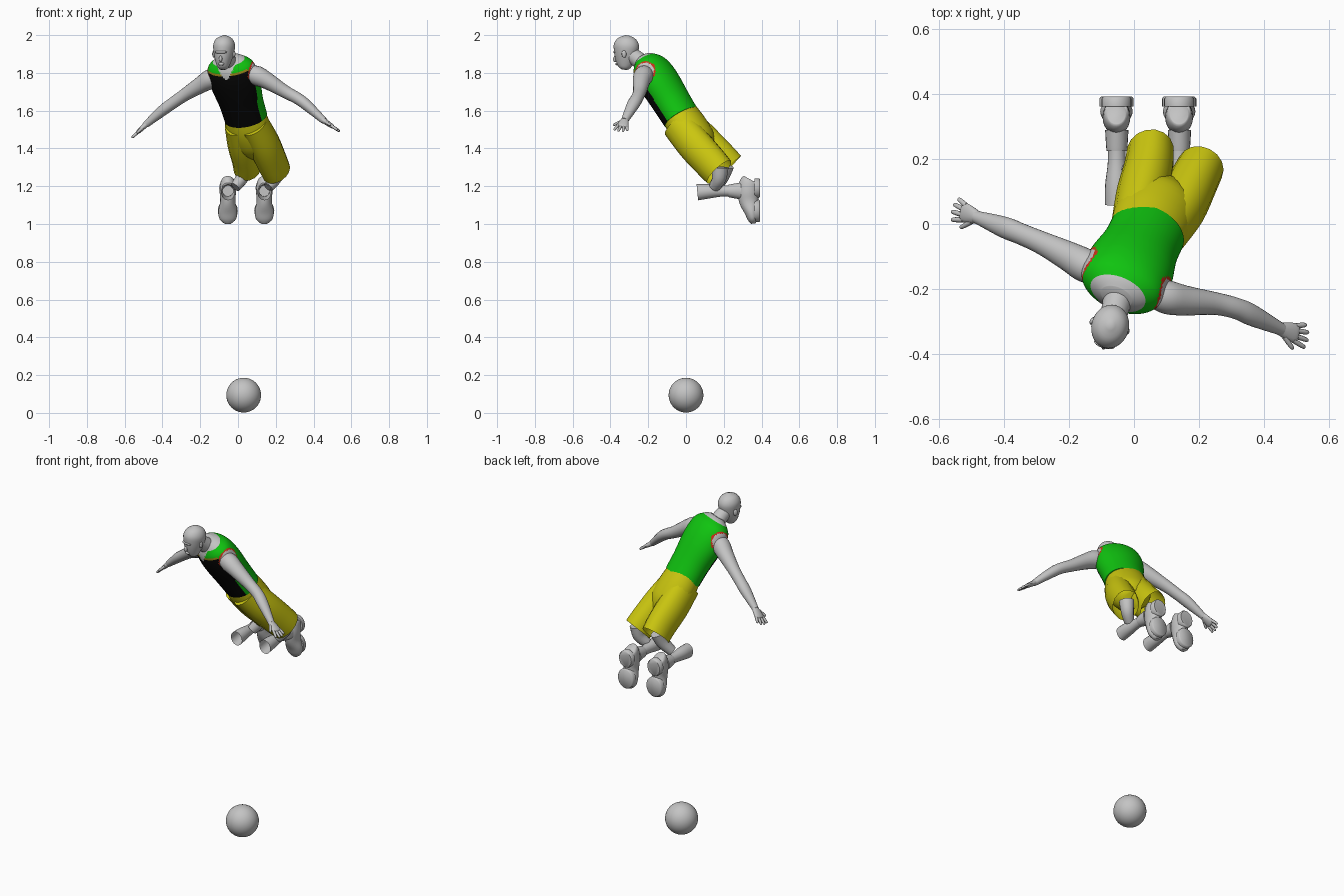
import bpy, math
from mathutils import Vector

default_cube = bpy.data.objects.get("Cube")
if default_cube:
    bpy.data.objects.remove(default_cube, do_unlink=True)


def make_material(name, colour):
    material = bpy.data.materials.new(name)
    material.use_nodes = True
    rgba = (*colour, 1)
    material.diffuse_color = rgba
    shader = next(n for n in material.node_tree.nodes if n.type == 'BSDF_PRINCIPLED')
    shader.inputs["Base Color"].default_value = rgba
    return material


GREY = make_material("plain grey", (.55, .55, .55))
YELLOW = make_material("shorts yellow", (.6, .57, .005))
GREEN = make_material("jersey green", (.005, .55, .005))
BLACK = make_material("jersey black", (.002, .002, .002))
RED = make_material("trim red", (.6, .03, .01))
GOLD = make_material("trim gold", (.35, .25, .01))


def finish(obj, name, materials, angle=50):
    obj.name = name
    for material in materials:
        obj.data.materials.append(material)
    bpy.ops.object.select_all(action='DESELECT')
    obj.select_set(True)
    bpy.context.view_layer.objects.active = obj
    bpy.ops.object.shade_smooth_by_angle(angle=math.radians(angle))
    return obj


def blend(a, b, c, d, t):
    """Catmull-Rom interpolation of one value."""
    return b + t / 2 * (c - a + t * (2*a - 5*b + 4*c - d + t * (3*(b - c) + d - a)))


def loft(name, stations, side, materials, sides=20, steps=4, caps=(True, True), rule=None):
    """Skin of elliptical rings; a station is x, y, z, half width, half depth."""
    rings = []
    last = len(stations) - 1
    for i in range(last):
        four = [stations[max(0, min(last, i + k))] for k in (-1, 0, 1, 2)]
        rings += [[blend(*values, s / steps) for values in zip(*four)] for s in range(steps)]
    rings.append(stations[-1])
    centres = [Vector(r[:3]) for r in rings]
    total = len(rings) - 1
    verts, faces = [], []
    for i, (x, y, z, wide, deep) in enumerate(rings):
        along = (centres[min(i + 1, total)] - centres[max(i - 1, 0)]).normalized()
        across = Vector(side)
        across = (across - along * across.dot(along)).normalized()
        back = along.cross(across)
        for j in range(sides):
            turn = math.tau * j / sides
            verts.append(centres[i] + across * math.cos(turn) * wide + back * math.sin(turn) * deep)
    for i in range(total):
        for j in range(sides):
            k = (j + 1) % sides
            faces.append((i*sides + j, i*sides + k, (i + 1)*sides + k, (i + 1)*sides + j))
    if caps[0]:
        faces.append(tuple(reversed(range(sides))))
    if caps[1]:
        faces.append(tuple(range(total * sides, (total + 1) * sides)))
    mesh = bpy.data.meshes.new(name)
    mesh.from_pydata(verts, [], faces)
    obj = bpy.data.objects.new(name, mesh)
    bpy.context.collection.objects.link(obj)
    finish(obj, name, materials)
    if rule:
        for face in mesh.polygons:
            face.material_index = rule(face.center)
    return obj


def ball(name, centre, radii, turn=0, tilt=0, segments=24):
    bpy.ops.mesh.primitive_uv_sphere_add(segments=segments, ring_count=segments // 2, radius=1,
                                         location=centre, rotation=(tilt, 0, turn))
    obj = bpy.context.object
    obj.scale = radii
    return finish(obj, name, [GREY])


# Ball on the floor
ball("floor_ball", (.03, 0, .094), (.092, .092, .092), segments=40)

# Jersey: a leaning torso with panels, armholes and a V neck
WAIST, TOP = Vector((.04, -.03, 1.57)), Vector((-.05, -.215, 1.87))
SPINE = TOP - WAIST
UP = SPINE.normalized()
ACROSS = Vector((.9, -.4, .1))
ACROSS = (ACROSS - UP * ACROSS.dot(UP)).normalized()
FRONT = ACROSS.cross(UP)


def jersey_rule(p):
    q = p - WAIST
    height = q.dot(UP) / SPINE.length
    wide, front = q.dot(ACROSS), q.dot(FRONT)
    arm_gap = math.hypot(front, (height - .76) * SPINE.length)
    if abs(wide) > .07 and arm_gap < .058:
        return 2 if arm_gap > .05 else 4
    if height > .99 or (front > 0 and abs(wide) < (height - .8) * .28):
        return 4
    if front > .042 and height < .9:
        return 3 if height > .875 else 1
    return 0


profile = [(-.02, .117, .097), (.25, .12, .1), (.55, .135, .104), (.75, .136, .1),
           (.9, .125, .085), (1, .085, .058), (1.05, .05, .035)]
loft("jersey", [(*(WAIST + SPINE * t), a, b) for t, a, b in profile], ACROSS,
     [GREEN, BLACK, RED, GOLD, GREY], sides=96, steps=9, rule=jersey_rule)

# Shorts: seat and two open legs
HIPS = (.88, -.47, .05)
loft("shorts_seat", [(.035, -.035, 1.585, .112, .092), (.055, .01, 1.51, .122, .102),
                     (.085, .065, 1.43, .115, .095), (.105, .105, 1.38, .05, .06)], HIPS, [YELLOW], sides=32)
loft("shorts_right_leg", [(0, .0, 1.53, .07, .092), (.025, .09, 1.43, .08, .1),
                          (.045, .175, 1.345, .076, .098), (.05, .225, 1.295, .072, .095)],
     (1, -.25, 0), [YELLOW], sides=16, caps=(True, False))
loft("shorts_left_leg", [(.085, -.045, 1.53, .07, .09), (.14, .045, 1.42, .08, .095),
                         (.185, .135, 1.32, .076, .092), (.205, .175, 1.275, .073, .088)],
     (.88, -.45, 0), [YELLOW], sides=16, caps=(True, False))

# Neck and head
LOOK = math.atan2(-.27, .96)
FACE = Vector((math.sin(LOOK), -math.cos(LOOK), 0))
EARS = Vector((math.cos(LOOK), math.sin(LOOK), 0))
loft("neck", [(-.04, -.19, 1.82, .06, .05), (-.052, -.24, 1.86, .045, .044),
              (-.068, -.3, 1.905, .04, .042)], EARS, [GREY])
loft("head", [(-.079, -.328, 1.817, .014, .014), (-.079, -.326, 1.83, .029, .033),
              (-.078, -.322, 1.865, .043, .052), (-.075, -.318, 1.91, .054, .064),
              (-.073, -.315, 1.95, .057, .067), (-.072, -.313, 1.982, .041, .047),
              (-.072, -.312, 1.999, .008, .009)], EARS, [GREY], sides=28)
MIDDLE = Vector((-.076, -.318, 1.88))
ball("nose", MIDDLE + FACE * .058 - Vector((0, 0, .005)), (.009, .013, .018), LOOK, -.3, 12)
ball("brow", MIDDLE + FACE * .053 + Vector((0, 0, .03)), (.034, .014, .009), LOOK, 0, 16)
ball("lips", MIDDLE + FACE * .047 - Vector((0, 0, .033)), (.017, .01, .008), LOOK, 0, 12)
for label, sign in (("left", 1), ("right", -1)):
    ball(label + "_ear", MIDDLE + EARS * sign * .055 - FACE * .005 + Vector((0, 0, .02)),
         (.008, .013, .02), LOOK + sign * .3, 0, 12)


# Arms with palms and spread fingers
def hand(label, wrist, forward):
    wrist, forward = Vector(wrist), Vector(forward).normalized()
    spread = Vector((0, -1, 0))
    spread = (spread - forward * spread.dot(forward)).normalized()
    palm_end = wrist + forward * .055
    loft(label + "_palm", [(*(wrist - forward * .01), .019, .016), (*(wrist + forward * .025), .028, .014),
                           (*palm_end, .03, .011), (*(palm_end + forward * .008), .02, .006)], spread, [GREY], sides=14)
    digits = [("little", -.023, -.3, .04), ("ring", -.008, -.1, .052), ("middle", .008, .06, .055),
              ("index", .023, .26, .05), ("thumb", .02, .75, .05)]
    for digit, offset, lean, length in digits:
        root = (wrist + forward * .015 if digit == "thumb" else palm_end - forward * .006) + spread * offset
        aim = (forward + spread * lean).normalized()
        path = [(0, .0085), (.5, .008), (.9, .0065), (1, .002)]
        loft(f"{label}_{digit}_finger", [(*(root + aim * length * t), r, r) for t, r in path],
             spread, [GREY], sides=8, steps=2)


def arm(label, path, forward):
    loft(label + "_arm", path, (0, 1, 0), [GREY], sides=20)
    hand(label, path[-1][:3], forward)


arm("left", [(.05, -.21, 1.8, .04, .04), (.1, -.225, 1.785, .052, .052), (.16, -.236, 1.755, .046, .044),
             (.25, -.245, 1.7, .035, .034), (.315, -.26, 1.665, .033, .031), (.365, -.282, 1.628, .033, .029),
             (.455, -.325, 1.547, .019, .018)], (.11, -.03, -.075))
arm("right", [(-.1, -.145, 1.785, .04, .04), (-.145, -.13, 1.768, .052, .052), (-.2, -.1, 1.735, .046, .044),
              (-.28, -.06, 1.685, .036, .034), (-.345, -.032, 1.64, .033, .031), (-.4, -.01, 1.6, .033, .029),
              (-.487, .022, 1.527, .019, .018)], (-.085, .032, -.08))


# Lower legs: open shin tubes, sock cuffs and shoes with toes down
def lower_leg(label, x, knee_path):
    loft(label + "_knee", knee_path, (1, 0, 0), [GREY], sides=12)
    loft(label + "_shin", [(x, .06, 1.168, .037, .043), (x, .12, 1.173, .036, .038),
                           (x, .2, 1.175, .027, .029), (x, .29, 1.175, .03, .032)],
         (1, 0, 0), [GREY], caps=(False, True))
    loft(label + "_sock_cuff", [(x, .225, 1.175, .031, .033), (x, .24, 1.175, .033, .036),
                                (x, .29, 1.175, .036, .045)], (1, 0, 0), [GREY])
    foot = x - .001
    loft(label + "_shoe", [(foot, .34, 1.236, .028, .036), (foot, .335, 1.222, .038, .05),
                           (foot, .33, 1.17, .043, .055), (foot, .333, 1.12, .04, .051),
                           (foot, .346, 1.065, .05, .037), (foot, .353, 1.025, .043, .026),
                           (foot, .356, 1.002, .018, .012)], (1, 0, 0), [GREY], sides=24)
    # heel and forefoot pads
    for part, z, wide, tall in (("heel", 1.19, .046, .052), ("forefoot", 1.07, .053, .06)):
        loft(f"{label}_{part}_sole", [(foot, .362, z, wide, tall), (foot, .386, z, wide, tall),
                                      (foot, .392, z, wide * .9, tall * .9)], (1, 0, 0), [GREY], sides=24, steps=1)


lower_leg("right", -.053, [(.045, .21, 1.31, .042, .045), (.025, .19, 1.25, .036, .038), (-.015, .16, 1.195, .028, .03)])
lower_leg("left", .14, [(.205, .18, 1.3, .042, .045), (.195, .175, 1.24, .036, .038), (.16, .15, 1.195, .028, .03)])
